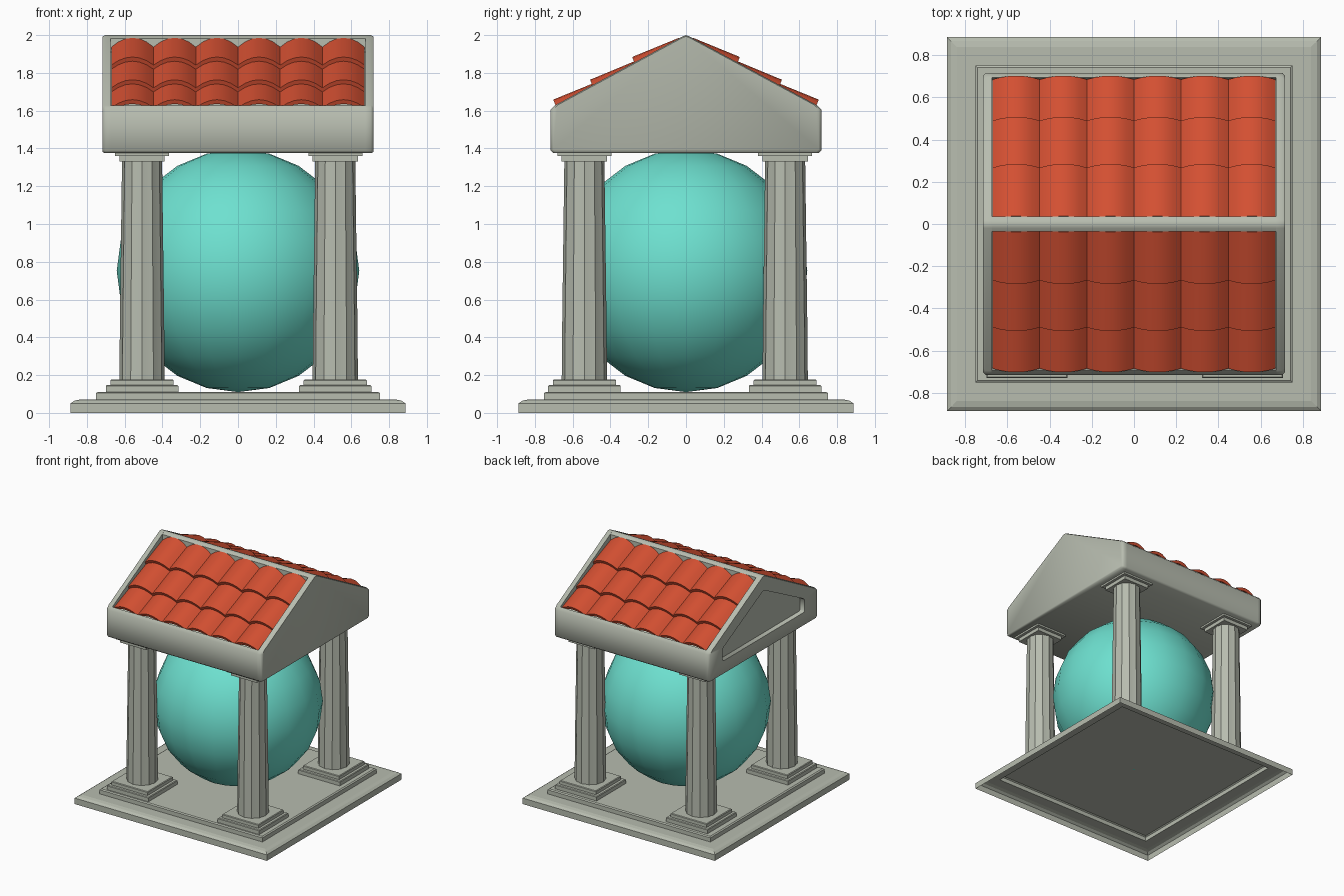
import bpy, bmesh, math
from mathutils import Vector

if "Cube" in bpy.data.objects:
    bpy.data.objects.remove(bpy.data.objects["Cube"])


def material(name, rgb):
    m = bpy.data.materials.new(name)
    m.diffuse_color = (*rgb, 1)
    m.use_nodes = True
    m.node_tree.nodes["Principled BSDF"].inputs["Base Color"].default_value = m.diffuse_color
    return m


STONE = material("grey stone", (0.475, 0.505, 0.43))
TILE = material("terracotta red", (0.66, 0.08, 0.032))
TEAL = material("turquoise", (0.155, 0.75, 0.63))


def finish(name, bm, mat, smooth=None):
    bmesh.ops.recalc_face_normals(bm, faces=bm.faces)
    me = bpy.data.meshes.new(name)
    bm.to_mesh(me)
    bm.free()
    ob = bpy.data.objects.new(name, me)
    bpy.context.collection.objects.link(ob)
    me.materials.append(mat)
    if smooth:
        bpy.ops.object.select_all(action="DESELECT")
        ob.select_set(True)
        bpy.context.view_layer.objects.active = ob
        bpy.ops.object.shade_smooth_by_angle(angle=math.radians(smooth))
    return ob


def skin(bm, rings, cap_start=True, cap_end=True):
    """Join successive closed rings of points and cap the ends."""
    vs = [[bm.verts.new(p) for p in r] for r in rings]
    n = len(vs[0])
    for a, b in zip(vs, vs[1:]):
        for i in range(n):
            bm.faces.new((a[i], a[(i + 1) % n], b[(i + 1) % n], b[i]))
    if cap_start:
        bm.faces.new(vs[0])
    if cap_end:
        bm.faces.new(vs[-1])


def squares(steps, cx=0, cy=0):
    return [[(cx + sx * h, cy + sy * h, z) for sx, sy in ((-1, -1), (1, -1), (1, 1), (-1, 1))]
            for h, z in steps]


# Stepped base, a hollow shell open underneath
bm = bmesh.new()
skin(bm, squares([(.887, 0), (.887, .05), (.868, .064), (.84, .07),
                  (.752, .07), (.752, .104), (.742, .111)]), cap_start=False)
finish("base", bm, STONE)

# Four columns with stepped plinths and capitals
for cx, nx in ((-.508, "left"), (.515, "right")):
    for cy, ny in ((-.538, "front"), (.525, "back")):
        bm = bmesh.new()
        skin(bm, squares([(.192, .111), (.192, .142), (.187, .147), (.167, .147),
                          (.167, .172), (.162, .177)], cx, cy))
        finish(f"{ny}_{nx}_plinth", bm, STONE)
        bm = bmesh.new()
        rings = []
        for r, z in ((.12, .177), (.117, .5), (.106, 1.335)):
            rings.append([(cx + r * (1 - .05 * (i % 2)) * math.cos(i * math.pi / 12),
                           cy + r * (1 - .05 * (i % 2)) * math.sin(i * math.pi / 12), z)
                          for i in range(24)])
        skin(bm, rings)
        finish(f"{ny}_{nx}_column", bm, STONE, smooth=25)
        bm = bmesh.new()
        skin(bm, squares([(.12, 1.33), (.12, 1.36), (.143, 1.36), (.143, 1.376)], cx, cy))
        finish(f"{ny}_{nx}_capital", bm, STONE)

# Large ball between the columns, just touching through the floor
bm = bmesh.new()
bmesh.ops.create_uvsphere(bm, u_segments=20, v_segments=12, radius=.642)
bmesh.ops.translate(bm, verts=bm.verts, vec=(0, 0, .752))
finish("ball", bm, TEAL, smooth=60)


def mirror_profile(right):
    """Right-hand (y, z) points from bottom to ridge, mirrored to a closed outline."""
    return right + [(-y, z) for y, z in reversed(right) if y > 0]


# Entablature and roof deck
deck = mirror_profile([(.703, 1.375), (.717, 1.389), (.717, 1.605), (.695, 1.628),
                       (.682, 1.585), (0, 1.93)])
bm = bmesh.new()
skin(bm, [[(x, y, z) for y, z in deck] for x in (-.675, .675)])
finish("roof_deck", bm, STONE, smooth=50)

# Right gable: flat slab with eased edges
gable = mirror_profile([(.703, 1.375), (.717, 1.389), (.717, 1.605), (.695, 1.628), (.02, 1.992), (0, 2.0)])
small = [(y * .98, 1.375 + (z - 1.375) * .98 + .006) for y, z in gable]
bm = bmesh.new()
skin(bm, [[(x, y, z) for y, z in o] for x, o in ((.674, gable), (.703, gable), (.717, small))])
finish("right_gable", bm, STONE, smooth=50)

# Left gable: open frame leaving a recessed panel
hole = mirror_profile([(.53, 1.487), (.54, 1.497), (.54, 1.585), (.525, 1.603), (.02, 1.865), (0, 1.87)])
bm = bmesh.new()
rings = [[bm.verts.new((x, y, z)) for y, z in o]
         for x, o in ((-.674, gable), (-.703, gable), (-.717, small), (-.717, hole), (-.674, hole))]
n = len(gable)
for k in range(5):
    a, b = rings[k], rings[(k + 1) % 5]
    for i in range(n):
        bm.faces.new((a[i], a[(i + 1) % n], b[(i + 1) % n], b[i]))
finish("left_gable", bm, STONE, smooth=50)

# Ridge beam
bm = bmesh.new()
ridge = [(.036, 1.90), (.036, 1.982), (.02, 1.992), (0, 2.0), (-.02, 1.992), (-.036, 1.982), (-.036, 1.90)]
skin(bm, [[(x, y, z) for y, z in ridge] for x in (-.69, .69)])
finish("ridge_beam", bm, STONE, smooth=50)

# Barrel roof tiles: 3 rows of 6 on each slope
PITCH, RISE, THICK, SEG = .2235, .046, .024, 6


def tile(bm, cx, side, lower, upper):
    p, q = Vector(lower), Vector(upper)
    d = (q - p).normalized()
    nrm = Vector((-d.y, d.x))
    if nrm.y < 0:
        nrm = -nrm
    rings = []
    for base in (p, q):
        arc = [(-1 + 2 * i / SEG) for i in range(SEG + 1)]
        pts = [(t, -RISE * t * t) for t in arc] + \
              [(t, -RISE * t * t - THICK) for t in reversed(arc)]
        rings.append([(cx + t * PITCH / 2, side * (base + nrm * h).x, (base + nrm * h).y)
                      for t, h in pts])
    skin(bm, rings)


for side, name in ((-1, "front"), (1, "back")):
    bm = bmesh.new()
    for y0, y1 in ((.703, .46), (.508, .25), (.285, .038)):
        for c in range(6):
            tile(bm, (c - 2.5) * PITCH, side,
                 (y0, 2 - .54 * y0 + .038), (y1, 2 - .54 * y1 + .006))
    finish(f"{name}_roof_tiles", bm, TILE, smooth=25)
